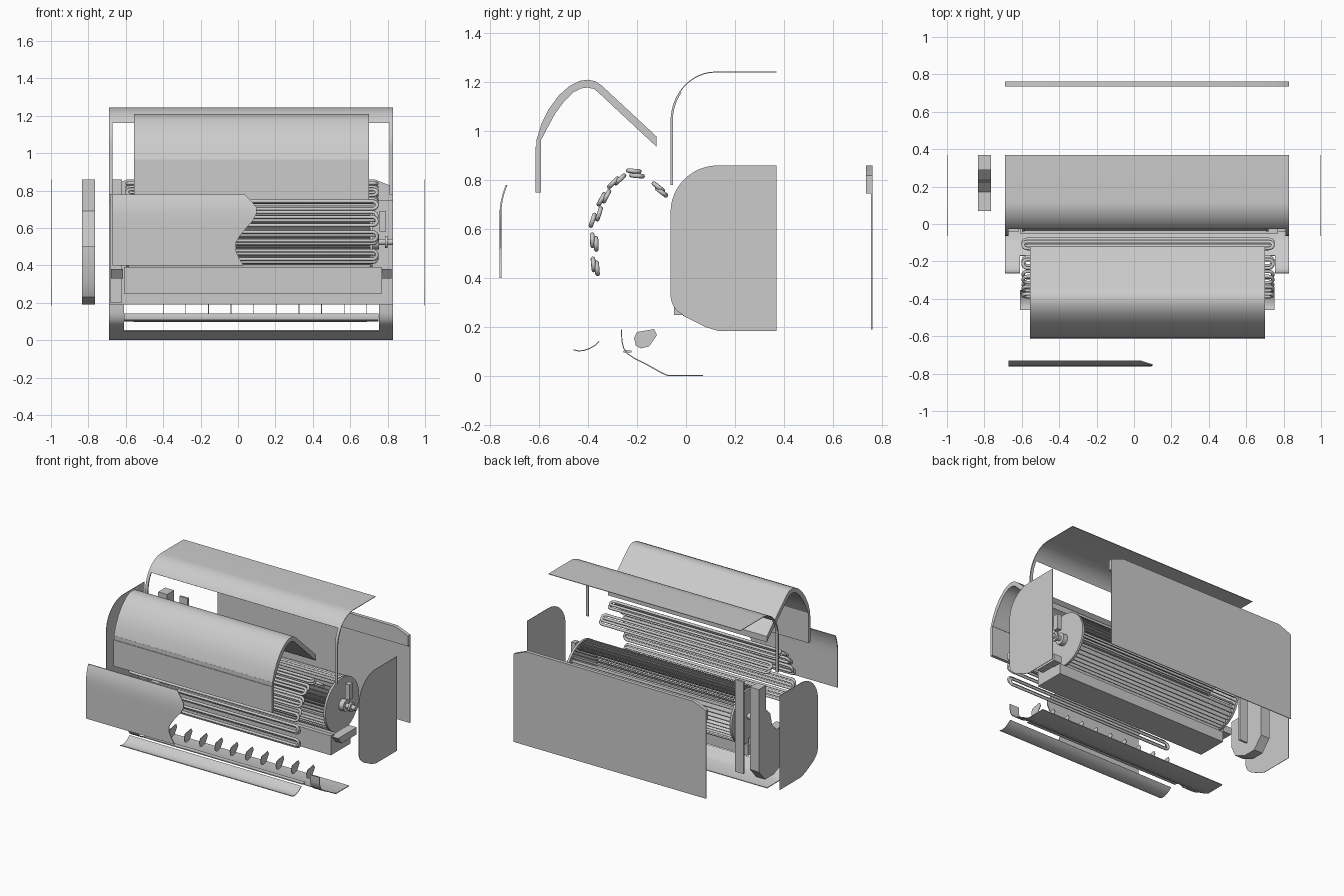
import bpy, bmesh
from math import sin, cos, pi, radians
from mathutils import Vector

if "Cube" in bpy.data.objects:
    bpy.data.objects.remove(bpy.data.objects["Cube"])


def finish(name, bm):
    bmesh.ops.recalc_face_normals(bm, faces=bm.faces)
    me = bpy.data.meshes.new(name)
    bm.to_mesh(me)
    bm.free()
    ob = bpy.data.objects.new(name, me)
    bpy.context.collection.objects.link(ob)
    bpy.ops.object.select_all(action='DESELECT')
    ob.select_set(True)
    bpy.context.view_layer.objects.active = ob
    bpy.ops.object.shade_smooth_by_angle(angle=radians(30))
    return ob


def add_prism(bm, pts, a, b, axis='x'):
    """Closed outline: (y,z) swept along x, or (x,z) swept along y."""
    def co(p, d):
        return (d, p[0], p[1]) if axis == 'x' else (p[0], d, p[1])
    lo = [bm.verts.new(co(p, a)) for p in pts]
    hi = [bm.verts.new(co(p, b)) for p in pts]
    bm.faces.new(lo)
    bm.faces.new(hi[::-1])
    n = len(pts)
    for i in range(n):
        j = (i + 1) % n
        bm.faces.new((lo[i], hi[i], hi[j], lo[j]))


def prism(name, pts, a, b, axis='x'):
    bm = bmesh.new()
    add_prism(bm, pts, a, b, axis)
    return finish(name, bm)


def rect(u0, u1, v0, v1):
    return [(u0, v0), (u1, v0), (u1, v1), (u0, v1)]


def thicken(path, t):
    """Turn an open path into a closed outline, offset to its left by t."""
    P = [Vector(p) for p in path]
    off = []
    for i, p in enumerate(P):
        d = (P[min(i + 1, len(P) - 1)] - P[max(i - 1, 0)]).normalized()
        off.append(p + Vector((-d.y, d.x)) * t)
    return [tuple(p) for p in P + off[::-1]]


def arc(cy, cz, ry, rz, a0, a1, n=12):
    return [(cy + ry * cos(radians(a0 + (a1 - a0) * i / n)),
             cz + rz * sin(radians(a0 + (a1 - a0) * i / n))) for i in range(n + 1)]


L, R = -0.69, 0.83

# Top housing: curved sheet with two narrow front legs
prism("top_housing", thicken([(0.37, 1.243)] + arc(0.12, 1.04, 0.183, 0.203, 90, 143, 10), 0.004), L, R)
leg = thicken(arc(0.12, 1.04, 0.183, 0.203, 143, 180, 8) + [(-0.063, 0.78)], 0.009)
for side, x in (("left", L), ("right", R - 0.02)):
    prism("housing_leg_" + side, leg, x, x + 0.02)

# Side panels
side = ([(0.37, 0.185), (0.13, 0.185), (0.08, 0.2), (-0.01, 0.245)]
        + arc(0.03, 0.33, 0.093, 0.09, 240, 180, 6)
        + arc(0.13, 0.67, 0.193, 0.19, 180, 90, 12) + [(0.37, 0.86)])
prism("side_panel_left", side, -1.0, -0.997)
prism("side_panel_right", side, 0.997, 1.0)

# Back mounting plate with thicker top band and clipped corners
prism("back_plate", rect(L, R, 0.19, 0.745), 0.756, 0.761, 'y')
prism("back_plate_top", [(L, 0.745), (R, 0.745), (R, 0.82), (0.73, 0.86), (-0.59, 0.86), (L, 0.82)],
      0.735, 0.761, 'y')

# Arched filter cover and its vertical front strip
arch_outer = [(-0.61, 0.965), (-0.59, 1.03), (-0.56, 1.09), (-0.52, 1.145), (-0.475, 1.185),
              (-0.435, 1.205), (-0.40, 1.21), (-0.37, 1.204), (-0.345, 1.187), (-0.12, 0.978)]
arch_inner = [(-0.12, 0.936), (-0.355, 1.155), (-0.375, 1.172), (-0.402, 1.178), (-0.43, 1.174),
              (-0.462, 1.157), (-0.497, 1.122), (-0.535, 1.07), (-0.565, 1.015), (-0.59, 0.965)]
prism("filter_cover", arch_outer + arch_inner, -0.555, 0.70)
prism("filter_front_strip", rect(-0.614, -0.592, 0.75, 0.937), -0.555, 0.70)
prism("filter_joint", rect(-0.61, -0.592, 0.935, 0.967), -0.555, 0.70)

# Broken-off front panel with a wavy right edge
edge = [(0.40, 0.03), (0.44, 0.005), (0.48, -0.012), (0.52, -0.012), (0.56, 0.012), (0.60, 0.045),
        (0.64, 0.08), (0.68, 0.10), (0.71, 0.098), (0.74, 0.075), (0.765, 0.05), (0.78, 0.035)]
bm = bmesh.new()
rows = []
for z, xr in edge:
    y = -0.761 + 0.025 * max(0, (z - 0.66) / 0.12) ** 2
    rows.append([[bm.verts.new((x, y + d, z)) for x in (-0.67, xr)] for d in (0, 0.007)])
for a, b in zip(rows, rows[1:]):
    bm.faces.new((a[0][0], a[0][1], b[0][1], b[0][0]))
    bm.faces.new((a[1][0], a[1][1], b[1][1], b[1][0]))
    for k in (0, 1):
        bm.faces.new((a[0][k], a[1][k], b[1][k], b[0][k]))
for r in (rows[0], rows[-1]):
    bm.faces.new((r[0][0], r[0][1], r[1][1], r[1][0]))
finish("front_panel", bm)

# Evaporator coil: paired tube loops around an arch (y, z, tilt in degrees)
loops = [(-0.378, 0.456, 95), (-0.363, 0.44, 95), (-0.382, 0.555, 92), (-0.367, 0.54, 92),
         (-0.381, 0.636, 72), (-0.355, 0.662, 72), (-0.345, 0.722, 62), (-0.325, 0.734, 62),
         (-0.297, 0.79, 45), (-0.27, 0.803, 42), (-0.213, 0.837, -5), (-0.2, 0.818, -5),
         (-0.113, 0.772, -38), (-0.10, 0.752, -38)]
h = 0.023
for i, (cy, cz, tilt) in enumerate(loops):
    cu = bpy.data.curves.new("coil_tube", 'CURVE')
    cu.dimensions = '3D'
    cu.bevel_depth = 0.0095
    cu.bevel_resolution = 2
    path = [(0.72 + h * cos(t), h * sin(t)) for t in [-pi / 2 + pi * k / 8 for k in range(9)]]
    path += [(-0.57 + h * cos(t), h * sin(t)) for t in [pi / 2 + pi * k / 8 for k in range(9)]]
    sp = cu.splines.new('POLY')
    sp.points.add(len(path) - 1)
    for p, (x, v) in zip(sp.points, path):
        p.co = (x, cy + v * cos(radians(tilt)), cz + v * sin(radians(tilt)), 1)
    sp.use_cyclic_u = True
    bpy.context.collection.objects.link(bpy.data.objects.new("coil_tube_%d" % (i + 1), cu))

# Cross-flow fan: end discs, blades, hub and shaft
FY, FZ, FR = 0.15, 0.525, 0.19


def disc(name, r, x0, x1):
    return prism(name, arc(FY, FZ, r, r, 0, 352.5, 47), x0, x1)


disc("fan_end_left", FR, -0.60, -0.585)
disc("fan_end_right", FR, 0.705, 0.72)
disc("fan_hub", 0.04, 0.72, 0.755)
disc("fan_shaft", 0.017, 0.755, 0.83)
disc("fan_shaft_collar", 0.032, 0.785, 0.80)
disc("fan_shaft_left", 0.02, -0.66, -0.60)
bm = bmesh.new()
for k in range(44):
    a = 2 * pi * k / 44
    path = [(FY + r * cos(a + s), FZ + r * sin(a + s)) for r, s in
            ((FR - 0.002, 0), (FR - 0.022, 0.05), (FR - 0.045, 0.14))]
    add_prism(bm, thicken(path, 0.004), -0.585, 0.705)
finish("fan_blades", bm)

# Drain tray below the fan, with end blocks and bearing clip
prism("drain_tray", [(-0.05, 0.39), (-0.05, 0.25), (0.17, 0.25), (0.17, 0.325),
                     (0.11, 0.325), (0.05, 0.345), (0.0, 0.375), (-0.02, 0.39)], -0.61, 0.77)
for side, x in (("left", -0.68), ("right", 0.755)):
    prism("tray_end_" + side, [(-0.04, 0.38), (0.0, 0.33), (0.17, 0.33), (0.17, 0.38)], x, x + 0.065)
prism("bearing_clip", rect(0.13, 0.17, 0.58, 0.69), 0.757, 0.79)

# Left end bracket with a tall upright, and the mounting strip beside it
prism("end_bracket", [(0.20, 0.19), (0.30, 0.19), (0.37, 0.27), (0.37, 0.86), (0.29, 0.86),
                      (0.29, 0.69), (0.24, 0.64), (0.22, 0.55), (0.17, 0.50), (0.07, 0.50),
                      (0.07, 0.31), (0.11, 0.23)], -0.835, -0.765)
prism("mounting_strip", rect(0.315, 0.33, 0.20, 0.86), -0.685, -0.62)

# Bottom sheet with two upstanding front corners
curve = [(-0.17, 0.05), (-0.21, 0.07), (-0.24, 0.09), (-0.257, 0.115), (-0.264, 0.145), (-0.265, 0.19)]
prism("bottom_sheet", thicken([(0.07, 0.0), (-0.075, 0.0), (-0.10, 0.011), (-0.17, 0.05)], -0.005), L, R)
for side, a, b in (("left", L, -0.61), ("right", 0.755, R)):
    prism("bottom_corner_" + side, thicken(curve, -0.004), a, b)

# Air outlet louver
prism("louver", thicken([(-0.46, 0.106), (-0.44, 0.101), (-0.42, 0.102), (-0.395, 0.11),
                         (-0.37, 0.124), (-0.353, 0.14)], 0.004), -0.61, 0.75)

# Row of swing fins on a linking strip
prism("fin_strip", rect(-0.255, -0.222, 0.097, 0.104), -0.56, 0.69)
fin = [(-0.212, 0.155), (-0.20, 0.18), (-0.13, 0.192), (-0.118, 0.168), (-0.15, 0.122),
       (-0.185, 0.113), (-0.205, 0.125)]
for i in range(10):
    x = -0.40 + 0.121 * i
    prism("swing_fin_%d" % (i + 1), fin, x - 0.002, x + 0.002)
